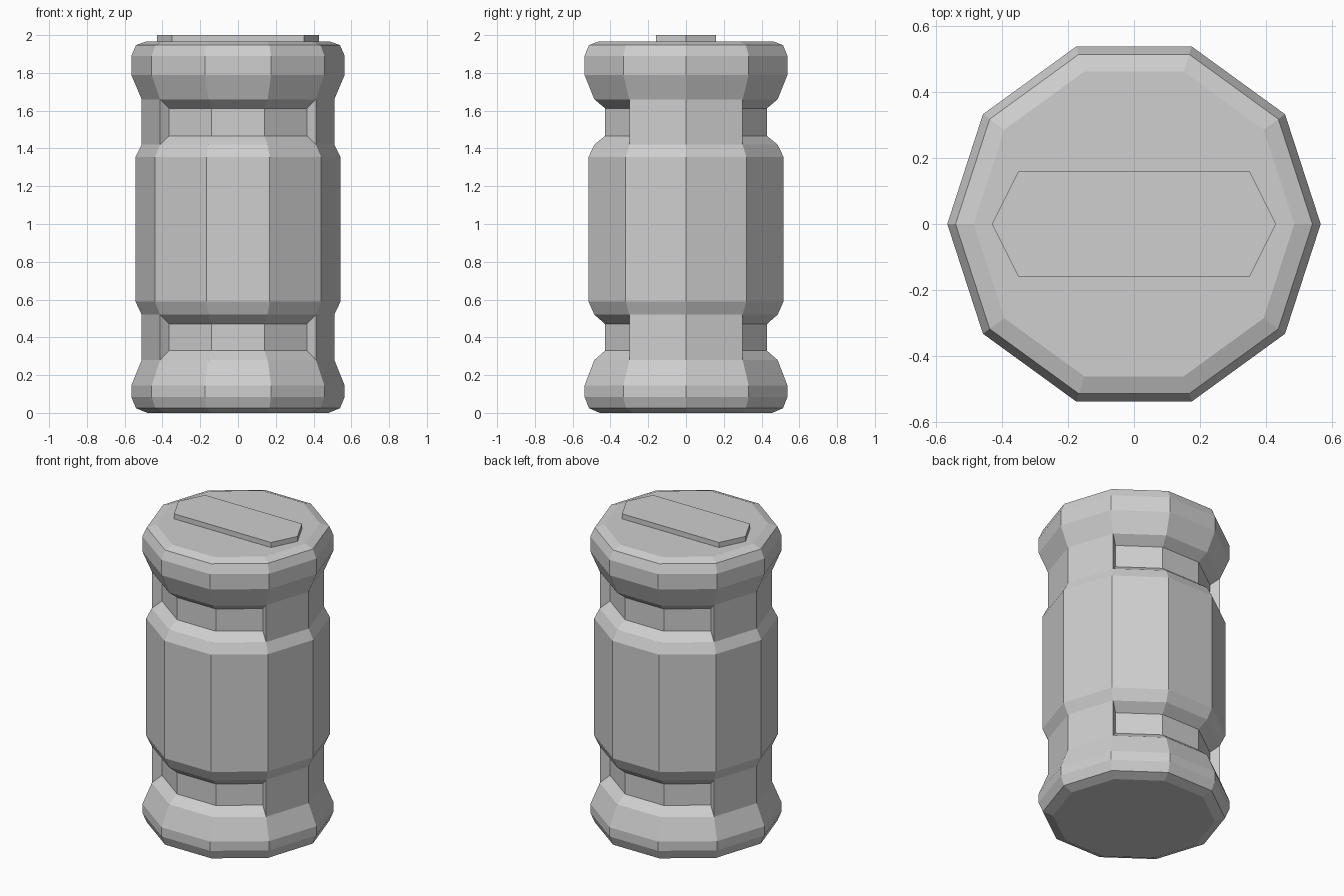
import bpy
import bmesh
from math import cos, sin, tau

cube = bpy.data.objects.get("Cube")
if cube:
    bpy.data.objects.remove(cube, do_unlink=True)

# Material
grey = bpy.data.materials.new("plain grey")
grey.use_nodes = True
grey.diffuse_color = (0.62, 0.62, 0.62, 1)
grey.node_tree.nodes["Principled BSDF"].inputs["Base Color"].default_value = grey.diffuse_color


def make_object(name, bm):
    bmesh.ops.recalc_face_normals(bm, faces=bm.faces)
    mesh = bpy.data.meshes.new(name)
    bm.to_mesh(mesh)
    bm.free()
    mesh.materials.append(grey)
    obj = bpy.data.objects.new(name, mesh)
    bpy.context.collection.objects.link(obj)
    return obj


# Ten-sided canister body with finger grooves on front and back
SIDES = 10
NECK, GROOVE = 0.51, 0.45
profile = [  # height, radius
    (0.0, 0.48), (0.025, 0.54), (0.085, 0.565), (0.145, 0.565),
    (0.28, NECK), (0.33, NECK), (0.47, NECK), (0.52, NECK),
    (0.59, 0.543), (1.355, 0.543),
    (1.42, NECK), (1.467, NECK), (1.612, NECK), (1.66, NECK),
    (1.79, 0.565), (1.89, 0.565), (1.947, 0.54), (1.967, 0.485),
]
groove_starts = (4, 10)
groove_rings = {start + step for start in groove_starts for step in (1, 2)}


def is_grooved(sector):
    return sector % 5 in (1, 2, 3)


def build_body():
    bm = bmesh.new()
    cache = {}

    def vert(ring, corner, grooved):
        inner = grooved and ring in groove_rings
        key = (ring, corner % SIDES, inner)
        if key not in cache:
            z, r = profile[ring]
            r = GROOVE if inner else r
            a = tau * key[1] / SIDES
            cache[key] = bm.verts.new((r * cos(a), r * sin(a), z))
        return cache[key]

    for s in range(SIDES):
        g = is_grooved(s)
        for ring in range(len(profile) - 1):
            bm.faces.new([vert(ring, s, g), vert(ring, s + 1, g),
                          vert(ring + 1, s + 1, g), vert(ring + 1, s, g)])
        # End walls of the grooves
        if g != is_grooved(s - 1):
            for n in groove_starts:
                bm.faces.new([vert(n, s, False), vert(n + 1, s, True),
                              vert(n + 2, s, True), vert(n + 3, s, False),
                              vert(n + 2, s, False), vert(n + 1, s, False)])
    # Bottom and top caps
    for ring in (0, len(profile) - 1):
        bm.faces.new([vert(ring, s, False) for s in range(SIDES)])
    return make_object("canister_body", bm)


# Raised six-sided bar on the lid
def build_bar():
    bm = bmesh.new()
    outline = [(0.43, 0), (0.35, 0.16), (-0.35, 0.16),
               (-0.43, 0), (-0.35, -0.16), (0.35, -0.16)]
    base = bm.faces.new([bm.verts.new((x, y, 1.96)) for x, y in outline])
    new = bmesh.ops.extrude_face_region(bm, geom=[base], use_keep_orig=True)["geom"]
    for v in new:
        if isinstance(v, bmesh.types.BMVert):
            v.co.z = 2.0
    return make_object("lid_bar", bm)


build_body()
build_bar()
